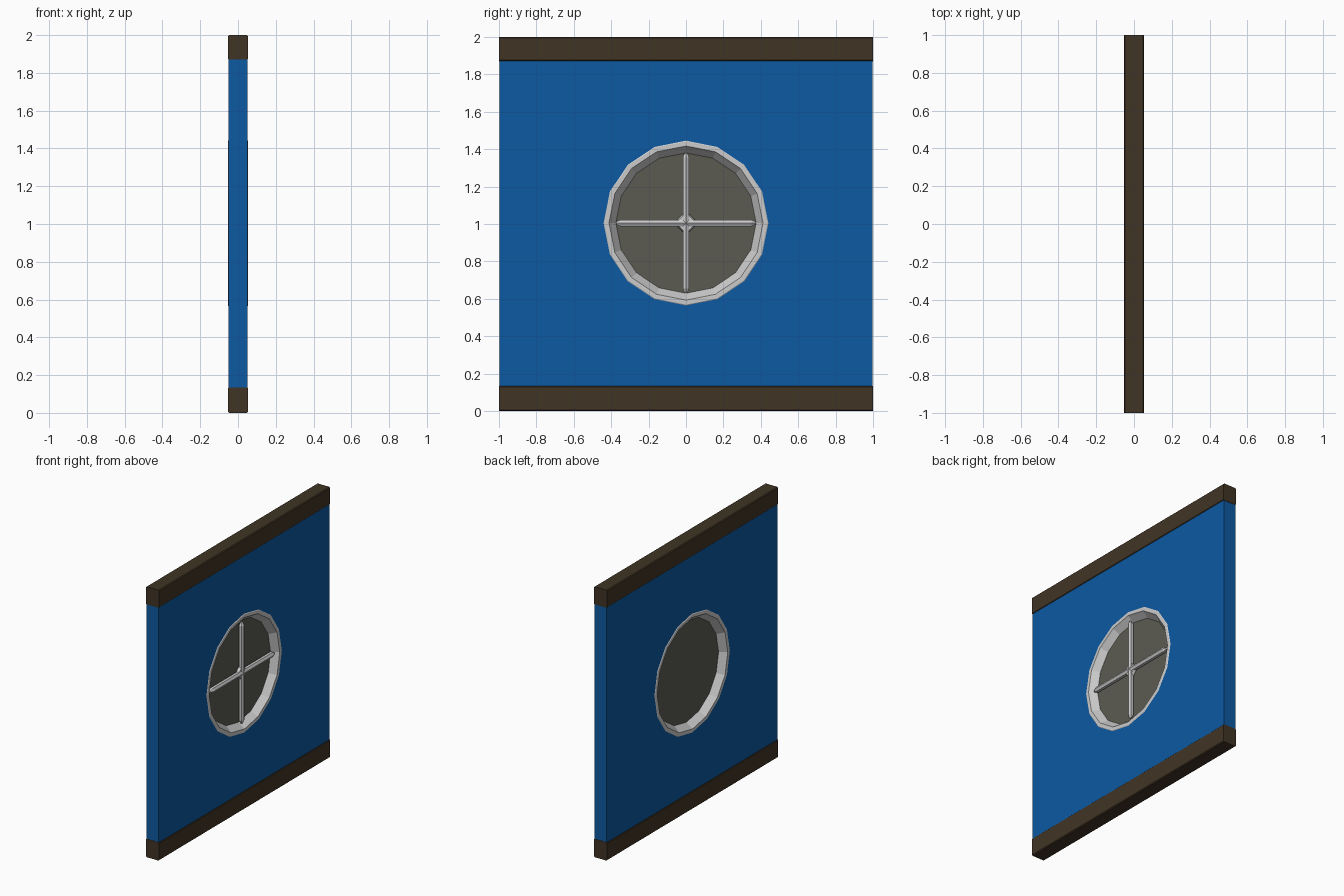
import bpy, bmesh
from math import sin, cos, pi

if "Cube" in bpy.data.objects:
    bpy.data.objects.remove(bpy.data.objects["Cube"])

SIDES = 16
CZ = 1.005  # window centre height


def material(name, rgb):
    m = bpy.data.materials.new(name)
    m.diffuse_color = (*rgb, 1)
    m.use_nodes = True
    m.node_tree.nodes["Principled BSDF"].inputs["Base Color"].default_value = m.diffuse_color
    return m


def finish(bm, name, mat=None):
    bmesh.ops.recalc_face_normals(bm, faces=bm.faces)
    me = bpy.data.meshes.new(name)
    bm.to_mesh(me)
    bm.free()
    ob = bpy.data.objects.new(name, me)
    bpy.context.collection.objects.link(ob)
    if mat:
        me.materials.append(mat)
    return ob


def circle(bm, x, r, n=SIDES):
    return [bm.verts.new((x, r * cos(2 * pi * i / n), CZ + r * sin(2 * pi * i / n)))
            for i in range(n)]


def bridge(bm, loops, closed=False):
    pairs = list(zip(loops, loops[1:] + loops[:1]))
    for a, b in pairs if closed else pairs[:-1]:
        n = len(a)
        for i in range(n):
            j = (i + 1) % n
            bm.faces.new((a[i], a[j], b[j], b[i]))


blue = material("blue_paint", (0.0035, 0.10, 0.36))
wood = material("dark_wood", (0.052, 0.034, 0.018))
pane = material("pane_grey", (0.105, 0.105, 0.085))

# Wall panel with a round opening
bm = bmesh.new()
rect = [bm.verts.new((-0.05, y, z)) for y, z in
        ((-0.998, 0.02), (0.998, 0.02), (0.998, 1.98), (-0.998, 1.98))]
for loop in (rect, circle(bm, -0.05, 0.435)):
    for a, b in zip(loop, loop[1:] + loop[:1]):
        bm.edges.new((a, b))
bmesh.ops.triangle_fill(bm, edges=bm.edges[:], use_beauty=True)
ext = bmesh.ops.extrude_face_region(bm, geom=bm.faces[:], use_keep_orig=True)
moved = [g for g in ext["geom"] if isinstance(g, bmesh.types.BMVert)]
bmesh.ops.translate(bm, verts=moved, vec=(0.1, 0, 0))
finish(bm, "wall_panel", blue)

# Top and bottom beams with slightly worn edges
for name, z0, z1 in (("bottom_beam", 0, 0.135), ("top_beam", 1.87, 2)):
    bm = bmesh.new()
    bmesh.ops.create_cube(bm, size=1)
    for v in bm.verts:
        v.co = (v.co.x * 0.108, v.co.y * 2, (z0 + z1) / 2 + v.co.z * (z1 - z0))
    long_edges = [e for e in bm.edges
                  if abs(e.verts[0].co.y - e.verts[1].co.y) > 1]
    bmesh.ops.bevel(bm, geom=long_edges, offset=0.006, segments=1, affect='EDGES')
    finish(bm, name, wood)

# Round window frame: profile (x, radius) swept around 16 sides
half = [(0.0, 0.372), (0.043, 0.405), (0.053, 0.412), (0.053, 0.436), (0.047, 0.445)]
profile = half + [(-x, r) for x, r in reversed(half[1:])]
bm = bmesh.new()
bridge(bm, [circle(bm, x, r) for x, r in profile], closed=True)
finish(bm, "window_frame")

# Window pane
bm = bmesh.new()
loops = [circle(bm, x, 0.378) for x in (-0.004, 0.004)]
bridge(bm, loops)
for lp in loops:
    bm.faces.new(lp)
finish(bm, "window_pane", pane)

# Crossed glazing bars: six-sided rods with tapered tips
for name, upright in (("horizontal_bar", False), ("vertical_bar", True)):
    bm = bmesh.new()
    loops = []
    for t, r in ((-0.375, 0.008), (-0.35, 0.02), (0.35, 0.02), (0.375, 0.008)):
        ring = []
        for i in range(6):
            a = 2 * pi * i / 6
            dx, w = r * cos(a), r * sin(a)
            y, z = (w, t) if upright else (t, w)
            ring.append(bm.verts.new((0.03 + dx, y, CZ + z)))
        loops.append(ring)
    bridge(bm, loops)
    bm.faces.new(loops[0])
    bm.faces.new(loops[-1])
    finish(bm, name)

# Diamond gusset where the bars cross
bm = bmesh.new()
loops = [circle(bm, 0.018, 0.065, 4), circle(bm, 0.038, 0.055, 4)]
bridge(bm, loops)
for lp in loops:
    bm.faces.new(lp)
finish(bm, "bar_joint")
